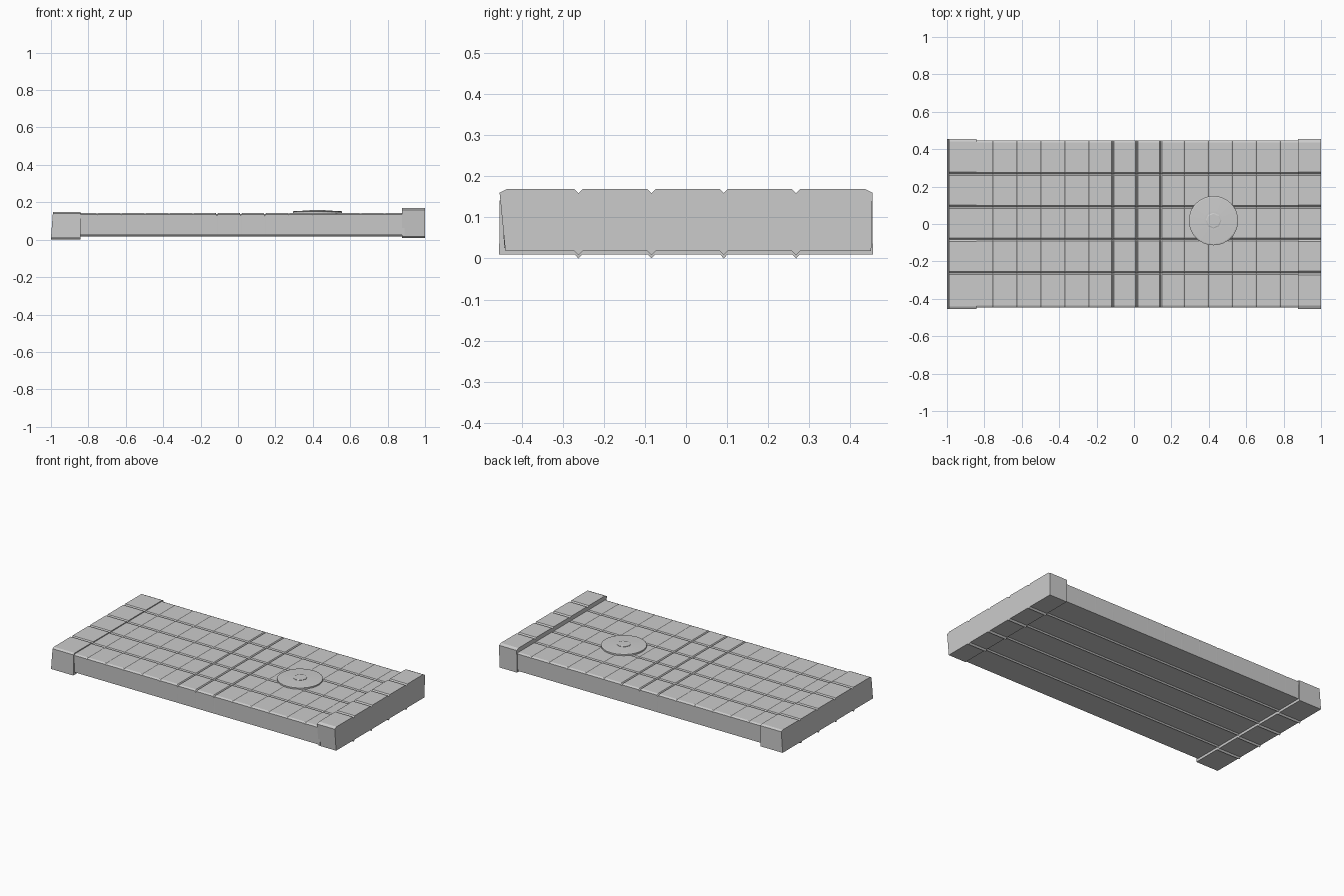
import bpy, bmesh, math

if "Cube" in bpy.data.objects:
    bpy.data.objects.remove(bpy.data.objects["Cube"])

GROOVES = (-0.262, -0.084, 0.092, 0.268)   # lengthwise board seams


def section(w_top, w_bot, z0, z1, v, ridge, bevel):
    """Cross-section in y,z: seams notch the top and show as ridges below."""
    pts = [(-w_bot, z0)]
    for y in GROOVES:
        pts += [(y - v, z0), (y, z0 - ridge), (y + v, z0)]
    pts += [(w_bot, z0), (w_top, z1 - bevel), (w_top - 2 * bevel, z1)]
    for y in reversed(GROOVES):
        pts += [(y + v, z1), (y, z1 - v), (y - v, z1)]
    pts += [(-w_top + 2 * bevel, z1), (-w_top, z1 - bevel)]
    return pts


def loft(name, stations):
    """Join matching cross-sections placed at successive x positions."""
    bm = bmesh.new()
    rings = [[bm.verts.new((x, y, z)) for y, z in prof] for x, prof in stations]
    n = len(rings[0])
    for a, b in zip(rings, rings[1:]):
        for i in range(n):
            j = (i + 1) % n
            bm.faces.new((a[i], a[j], b[j], b[i]))
    bm.faces.new(rings[0])
    bm.faces.new(rings[-1])
    return finish(name, bm)


def finish(name, bm):
    bmesh.ops.recalc_face_normals(bm, faces=bm.faces)
    mesh = bpy.data.meshes.new(name)
    bm.to_mesh(mesh)
    bm.free()
    ob = bpy.data.objects.new(name, mesh)
    bpy.context.collection.objects.link(ob)
    return ob


def turned(name, centre, sides, profile):
    """Solid of revolution from (radius, z) rings, closed at both ends."""
    bm = bmesh.new()
    rings = [[bm.verts.new((centre[0] + r * math.cos(2 * math.pi * i / sides),
                            centre[1] + r * math.sin(2 * math.pi * i / sides), z))
              for i in range(sides)] for r, z in profile]
    for a, b in zip(rings, rings[1:]):
        for i in range(sides):
            j = (i + 1) % sides
            bm.faces.new((a[i], a[j], b[j], b[i]))
    bm.faces.new(rings[0])
    bm.faces.new(rings[-1])
    return finish(name, bm)


# Main plank panel with shallow cross notches and three deeper middle ones
def body(z1):
    return section(0.447, 0.443, 0.026, z1, 0.008, 0.008, 0.006)


TOP = 0.142
stations = [(-0.86, body(TOP))]
for k in range(-6, 7):
    x = 0.015 + 0.128 * k
    depth = 0.008 if abs(k) <= 1 else 0.003
    half = 0.006
    stations += [(x - half, body(TOP)), (x, body(TOP - depth)), (x + half, body(TOP))]
stations.append((0.89, body(TOP)))
loft("plank_panel", stations)

# Left end band, outer face leaning slightly inward at the top
left = section(0.454, 0.455, 0.01, 0.148, 0.009, 0.01, 0.007)
left_band = loft("left_end_band", [(-1.0, left), (-0.843, left)])
for v in left_band.data.vertices:
    if v.co.x < -0.9 and v.co.z > 0.1:
        v.co.x += 0.01

# Right end band, taller, front side tapering toward the bottom
right = section(0.454, 0.451, 0.018, 0.169, 0.01, 0.01, 0.009)
right[0] = (-0.44, 0.018)
loft("right_end_band", [(0.876, right), (1.0, right)])

# Round plate and its octagonal knob
plate = turned("round_plate", (0.425, 0.018), 32,
               [(0.132, 0.132), (0.132, 0.151), (0.125, 0.153), (0.05, 0.156)])
turned("plate_knob", (0.425, 0.018), 8, [(0.042, 0.145), (0.042, 0.158), (0.036, 0.16)])
